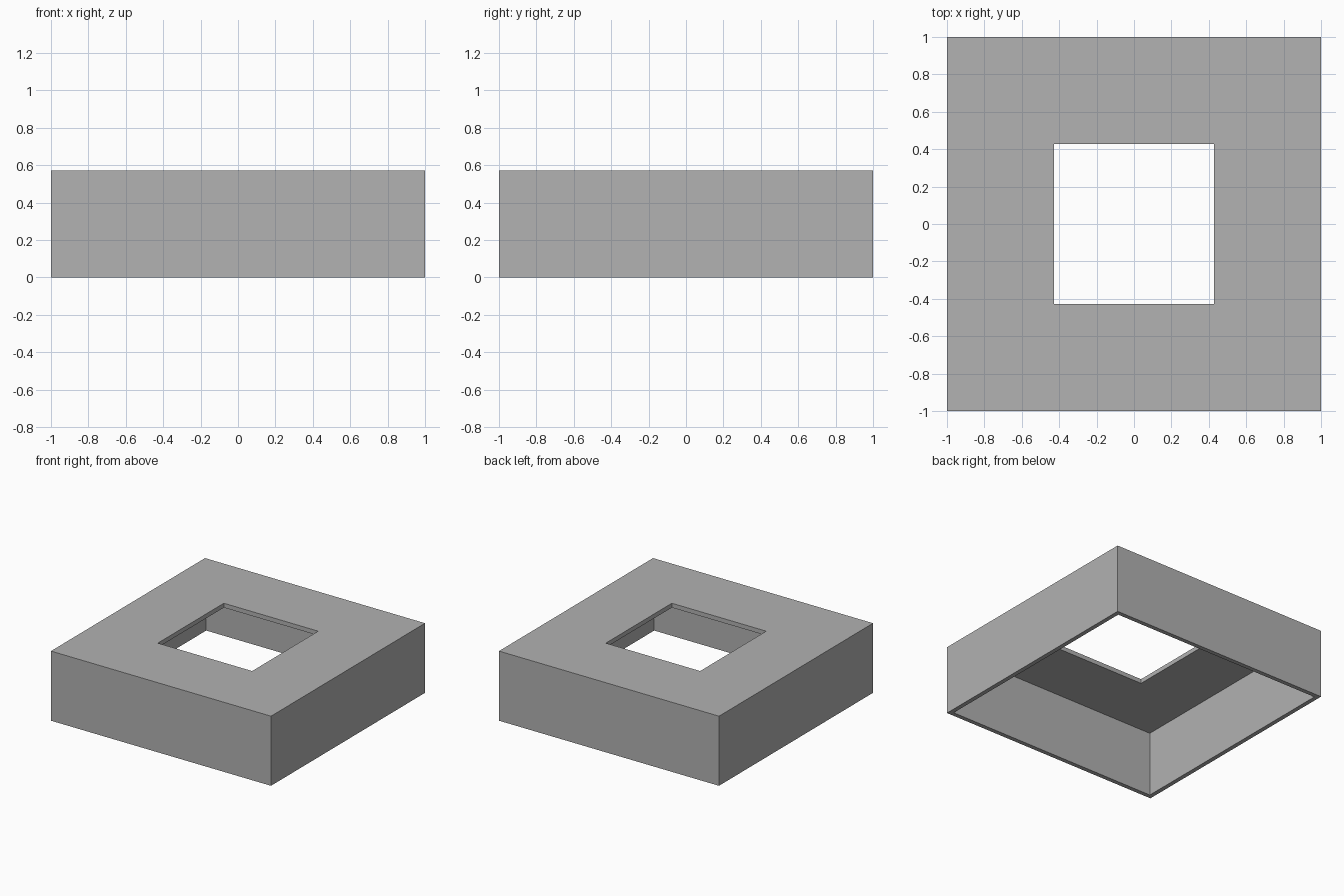
import bpy
import bmesh

# Remove the default cube
cube = bpy.data.objects.get("Cube")
if cube:
    bpy.data.objects.remove(cube, do_unlink=True)

HALF = 1.0      # outer half width
HEIGHT = 0.572
HOLE = 0.429    # half width of the square opening
WALL = 0.036    # wall and top plate thickness

# Flat grey material
grey = bpy.data.materials.new("plain grey")
grey.use_nodes = True
colour = (0.445, 0.445, 0.445, 1.0)
grey.diffuse_color = colour
grey.node_tree.nodes["Principled BSDF"].inputs["Base Color"].default_value = colour

# Closed wall section (half width, height), from the outer foot to the inner foot
section = [
    (HALF, 0), (HALF, HEIGHT), (HOLE, HEIGHT),
    (HOLE, HEIGHT - WALL), (HALF - WALL, HEIGHT - WALL), (HALF - WALL, 0),
]

# Sweep the section around the four corners to make the open-bottomed cover
corners = [(1, -1), (1, 1), (-1, 1), (-1, -1)]
bm = bmesh.new()
rings = [[bm.verts.new((sx * r, sy * r, z)) for r, z in section] for sx, sy in corners]
for i, ring in enumerate(rings):
    following = rings[(i + 1) % len(rings)]
    for j in range(len(section)):
        k = (j + 1) % len(section)
        bm.faces.new((ring[j], following[j], following[k], ring[k]))
bmesh.ops.recalc_face_normals(bm, faces=bm.faces[:])

mesh = bpy.data.meshes.new("square_cover")
bm.to_mesh(mesh)
bm.free()
mesh.materials.append(grey)
cover = bpy.data.objects.new("square_cover", mesh)
bpy.context.collection.objects.link(cover)
